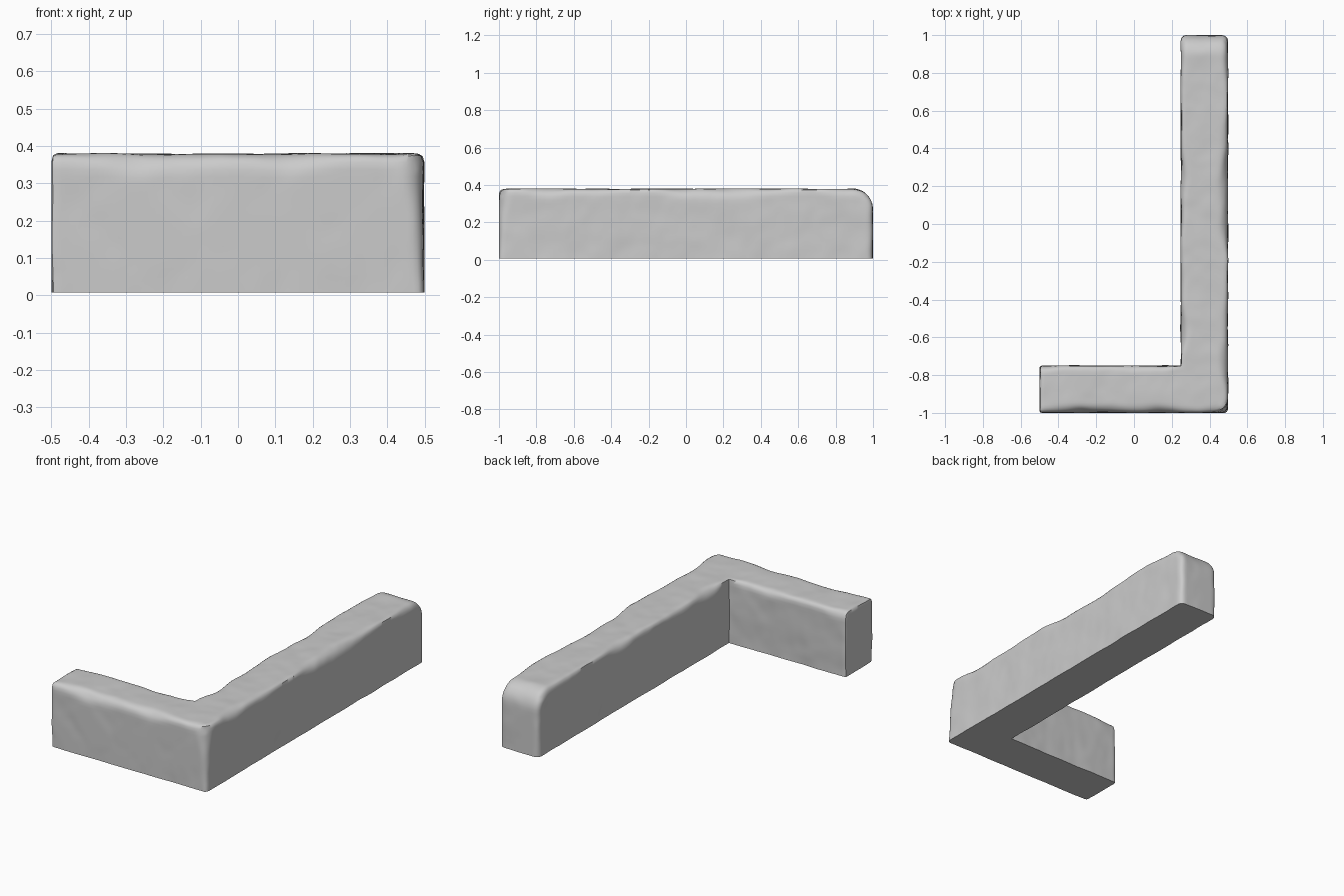
import bpy, bmesh, math
from mathutils import Vector, noise

if "Cube" in bpy.data.objects:
    bpy.data.objects.remove(bpy.data.objects["Cube"])

H0, H = 0.007, 0.379

# L-shaped plan made of square tiles, raised and subdivided evenly
T = 0.25
tiles = [(i, 0) for i in range(4)] + [(3, j) for j in range(1, 8)]
bm = bmesh.new()
for i, j in tiles:
    x, y = -0.5 + i * T, -1 + j * T
    bm.faces.new([bm.verts.new((x + a * T, y + b * T, H0))
                  for a, b in ((0, 0), (1, 0), (1, 1), (0, 1))])
bmesh.ops.remove_doubles(bm, verts=bm.verts, dist=1e-4)
up = bmesh.ops.extrude_face_region(bm, geom=bm.faces[:], use_keep_orig=True)
for v in [g for g in up["geom"] if isinstance(g, bmesh.types.BMVert)]:
    v.co.z = H
bmesh.ops.recalc_face_normals(bm, faces=bm.faces)
bmesh.ops.subdivide_edges(bm, edges=bm.edges[:], cuts=17, use_grid_fill=True)


def round_edge(p, a, pa, sa, b, pb, sb, r):
    """Round the edge between planes axis a = pa and axis b = pb (outward signs sa, sb)."""
    if r < 1e-4:
        return
    u, w = r - (pa - p[a]) * sa, r - (pb - p[b]) * sb
    if u > 0 and w > 0:
        # square-to-circle mapping keeps the vertices evenly spread
        k = max(u, w) / math.hypot(u, w)
        p[a] = pa + sa * (u * k - r)
        p[b] = pb + sb * (w * k - r)


def fade(d, w):
    t = min(max(d / w, 0), 1)
    return t * t * (3 - 2 * t)


def wear(p, seed):
    """Irregular worn radius along a top edge."""
    n = noise.noise(Vector((p.x * 5 + seed, p.y * 5, seed)))
    return 0.034 + 0.04 * n


for v in bm.verts:
    p = v.co.copy()
    q = p.copy()
    k = (p.z - H0) / (H - H0)
    # upright corners
    round_edge(p, 0, 0.5, 1, 1, -1, -1, 0.025 + 0.055 * k * k)
    round_edge(p, 0, 0.5, 1, 1, 1, 1, 0.03)
    round_edge(p, 0, 0.25, -1, 1, 1, 1, 0.03 * fade(q.y + 0.75, 0.1))
    round_edge(p, 0, -0.5, -1, 1, -1, -1, 0.012)
    if q.x < 0:
        round_edge(p, 0, -0.5, -1, 1, -0.75, 1, 0.012)
    # worn top edges
    end = fade(q.x + 0.5, 0.15)
    round_edge(p, 1, -1, -1, 2, H, 1, 0.01 + wear(q, 3.3) * (0.4 + 0.6 * end))
    round_edge(p, 0, 0.5, 1, 2, H, 1, wear(q, 7.1))
    if q.y > -0.75:
        round_edge(p, 0, 0.25, -1, 2, H, 1, wear(q, 11.7) * fade(q.y + 0.75, 0.12))
    if q.x < 0.25:
        round_edge(p, 1, -0.75, 1, 2, H, 1, wear(q, 15.2) * fade(0.25 - q.x, 0.12))
    round_edge(p, 1, 1, 1, 2, H, 1, 0.11)
    round_edge(p, 0, -0.5, -1, 2, H, 1, 0.015)
    # gentle stone unevenness, leaving the underside flat
    d = noise.noise_vector(q * 7) * 0.004 + noise.noise_vector(q * 17) * 0.0015
    d.z *= fade(q.z - H0, 0.1)
    p += d
    p.x -= 0.003 * fade(q.x, 0.5)
    p.x = min(max(p.x, -0.5), 0.5)
    p.y = min(max(p.y, -1), 1)
    v.co = p

# soften the surface slightly
bmesh.ops.smooth_vert(bm, verts=[v for v in bm.verts if v.co.z > 0.04], factor=0.4,
                      use_axis_x=True, use_axis_y=True, use_axis_z=True)
me = bpy.data.meshes.new("stone_corner_wall")
bm.to_mesh(me)
bm.free()
wall = bpy.data.objects.new("stone_corner_wall", me)
bpy.context.collection.objects.link(wall)
bpy.context.view_layer.objects.active = wall
wall.select_set(True)
bpy.ops.object.shade_smooth_by_angle(angle=math.radians(45))
